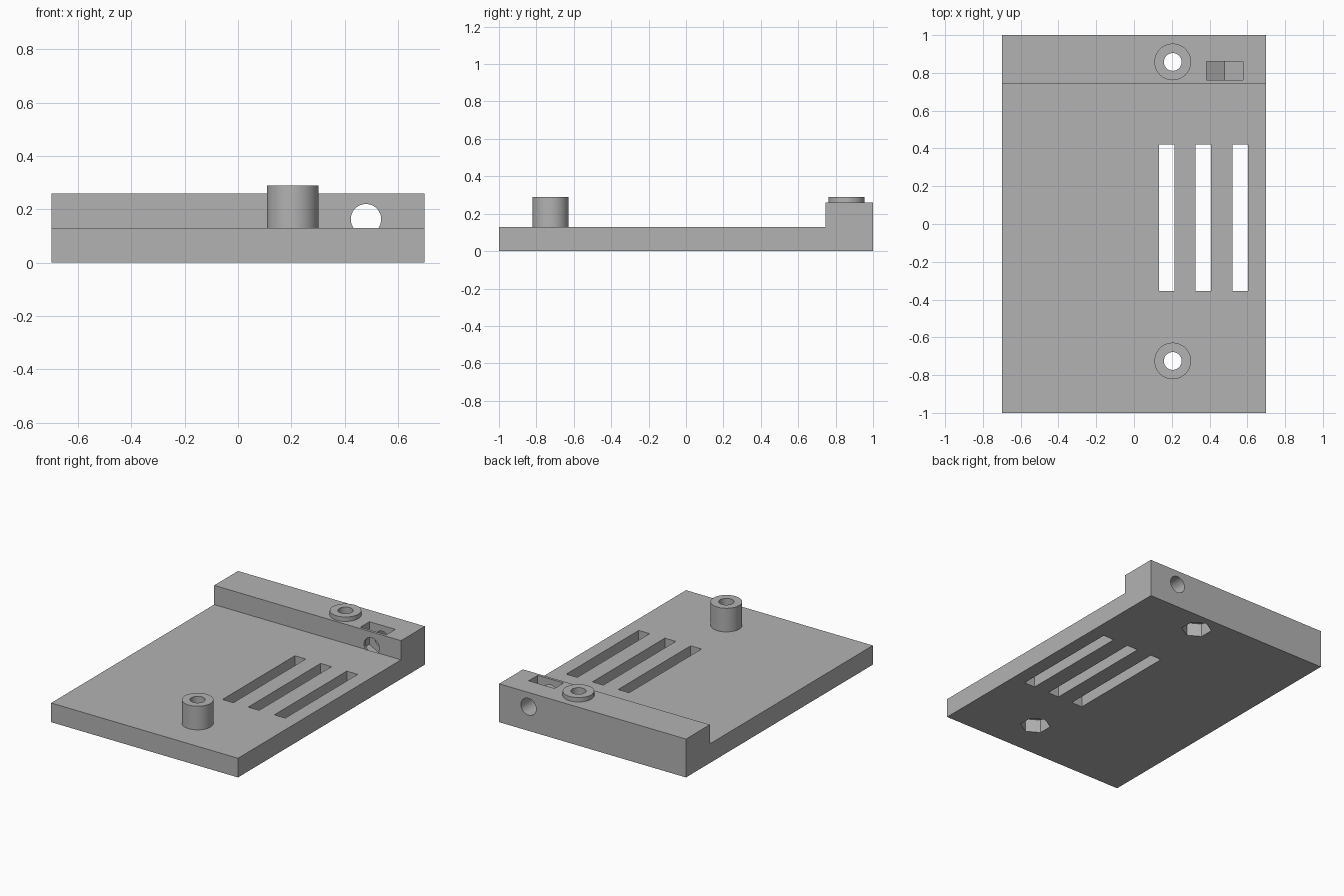
import bpy, bmesh, math
from mathutils import Matrix, Vector

if "Cube" in bpy.data.objects:
    bpy.data.objects.remove(bpy.data.objects["Cube"], do_unlink=True)

grey = bpy.data.materials.new("plain grey")
grey.use_nodes = True
COLOUR = (0.45, 0.45, 0.45, 1)
grey.diffuse_color = COLOUR
grey.node_tree.nodes["Principled BSDF"].inputs["Base Color"].default_value = COLOUR


def prism(name, points, direction):
    """Extrude a closed outline along a direction."""
    bm = bmesh.new()
    face = bm.faces.new([bm.verts.new(p) for p in points])
    moved = bmesh.ops.extrude_face_region(bm, geom=[face])["geom"]
    verts = [v for v in moved if isinstance(v, bmesh.types.BMVert)]
    bmesh.ops.translate(bm, verts=verts, vec=direction)
    bmesh.ops.recalc_face_normals(bm, faces=bm.faces)
    mesh = bpy.data.meshes.new(name)
    bm.to_mesh(mesh)
    bm.free()
    mesh.materials.append(grey)
    obj = bpy.data.objects.new(name, mesh)
    bpy.context.collection.objects.link(obj)
    return obj


def box(name, x0, x1, y0, y1, z0, z1):
    outline = [(x0, y0, z0), (x1, y0, z0), (x1, y1, z0), (x0, y1, z0)]
    return prism(name, outline, (0, 0, z1 - z0))


def column(name, x, y, z0, z1, radius, sides=48):
    """Upright column; the first corner points along y."""
    ring = [math.pi / 2 + math.tau * i / sides for i in range(sides)]
    outline = [(x + radius * math.cos(a), y + radius * math.sin(a), z0) for a in ring]
    return prism(name, outline, (0, 0, z1 - z0))


def cut(target, cutters):
    for cutter in cutters:
        cutter.hide_render = True
        mod = target.modifiers.new("cut", "BOOLEAN")
        mod.operation = "DIFFERENCE"
        mod.solver = "EXACT"
        mod.object = cutter
        bpy.context.view_layer.objects.active = target
        bpy.ops.object.modifier_apply(modifier=mod.name)


PLATE_TOP, BAR_TOP, BOSS_TOP = 0.13, 0.26, 0.29
BAR_FRONT = 0.745
BOSS_X = 0.205

# Plate with the raised bar along the back
profile = [(-1, 0), (1, 0), (1, BAR_TOP), (BAR_FRONT, BAR_TOP),
           (BAR_FRONT, PLATE_TOP), (-1, PLATE_TOP)]
body = prism("base_plate", [(-0.7, y, z) for y, z in profile], (1.4, 0, 0))

# Three long vent slots
cutters = [box("slot_cutter", x - 0.041, x + 0.041, -0.355, 0.42, -0.1, 0.2)
           for x in (0.173, 0.366, 0.562)]

# Screw bosses with through bores and hexagonal pockets underneath
bosses = []
for name, y, seat in (("front_boss", -0.725, PLATE_TOP), ("back_boss", 0.858, BAR_TOP)):
    boss = column(name, BOSS_X, y, seat, BOSS_TOP, 0.097)
    bore = column("bore_cutter", BOSS_X, y, -0.1, 0.5, 0.047)
    pocket = column("pocket_cutter", BOSS_X, y, -0.1, 0.09, 0.095, 6)
    cut(boss, [bore])
    cutters += [bore, pocket]
    bosses.append(boss)

# Horizontal bolt hole through the bar
HOLE_X, HOLE_Z = 0.48, 0.163
circle = [math.tau * i / 48 for i in range(48)]
cutters.append(prism("bolt_hole_cutter",
                     [(HOLE_X + 0.057 * math.cos(a), BAR_FRONT - 0.001,
                       HOLE_Z + 0.057 * math.sin(a)) for a in circle], (0, 0.4, 0)))

# Nut slot open at the top, with a pointed floor
half = 0.097
low = HOLE_Z - half / math.sqrt(3)
point = HOLE_Z - 2 * half / math.sqrt(3)
slot = [(HOLE_X - half, low), (HOLE_X, point), (HOLE_X + half, low),
        (HOLE_X + half, 0.4), (HOLE_X - half, 0.4)]
cutters.append(prism("nut_slot_cutter", [(x, 0.763, z) for x, z in slot], (0, 0.097, 0)))

cut(body, cutters)
for cutter in cutters:
    bpy.data.objects.remove(cutter, do_unlink=True)

# Smooth the round walls and keep the edges sharp
bpy.ops.object.select_all(action="DESELECT")
for obj in [body] + bosses:
    obj.select_set(True)
bpy.context.view_layer.objects.active = body
bpy.ops.object.shade_smooth_by_angle(angle=math.radians(30))
